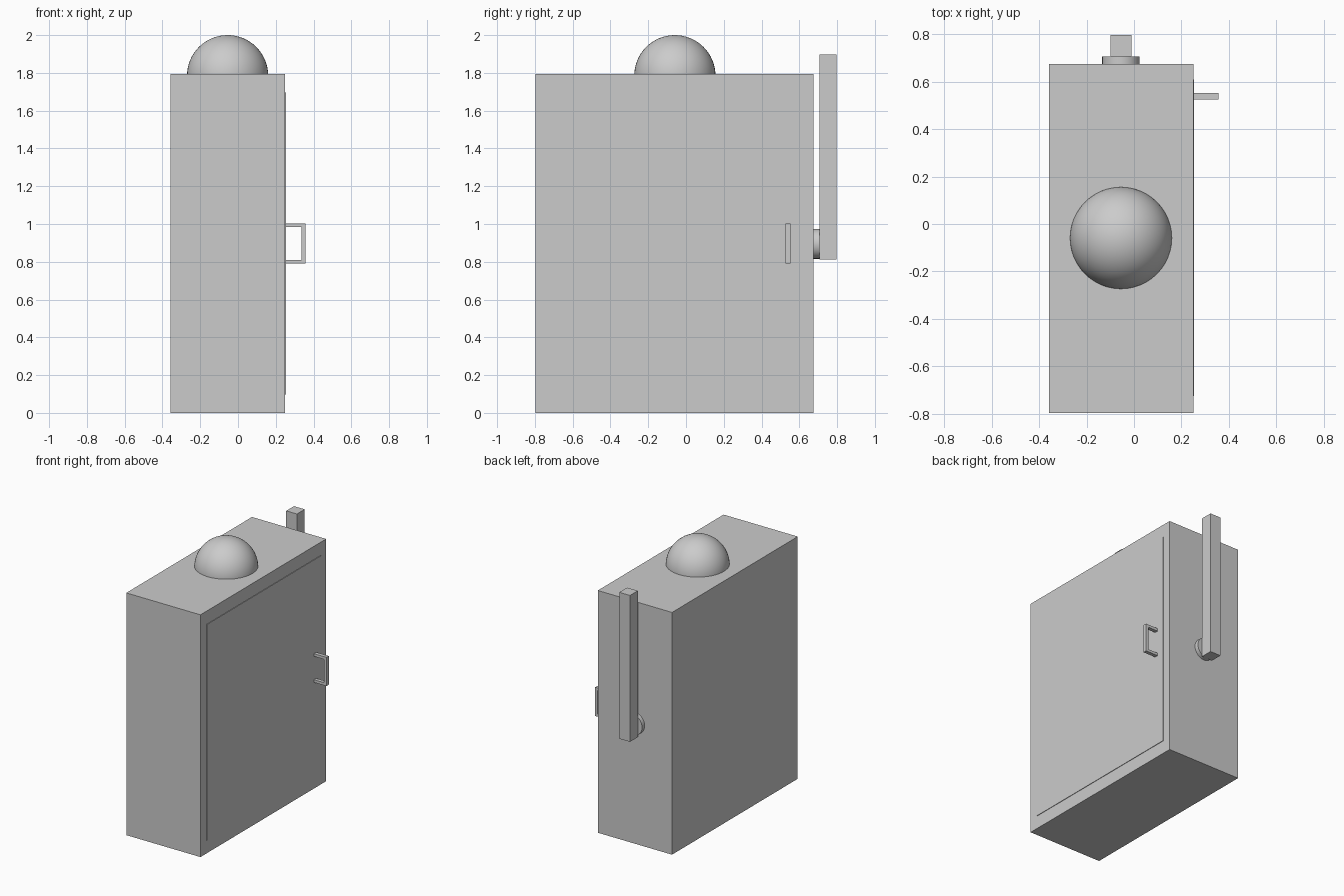
import bpy, bmesh
from mathutils import Matrix, Vector

if "Cube" in bpy.data.objects:
    bpy.data.objects.remove(bpy.data.objects["Cube"])


def finish(name, bm, smooth=False):
    bmesh.ops.recalc_face_normals(bm, faces=bm.faces)
    mesh = bpy.data.meshes.new(name)
    bm.to_mesh(mesh)
    bm.free()
    obj = bpy.data.objects.new(name, mesh)
    bpy.context.collection.objects.link(obj)
    if smooth:
        bpy.ops.object.select_all(action='DESELECT')
        obj.select_set(True)
        bpy.context.view_layer.objects.active = obj
        bpy.ops.object.shade_smooth_by_angle(angle=0.6)
    return obj


def box(name, lo, hi):
    lo, hi = Vector(lo), Vector(hi)
    bm = bmesh.new()
    bmesh.ops.create_cube(bm, size=1, matrix=Matrix.Translation((lo + hi) / 2)
                          @ Matrix.Diagonal((*(hi - lo), 1)))
    return finish(name, bm)


AXIS_X = -0.055          # shared centre line of dome and lever
TOP = 1.795

# Cabinet and slightly raised door panel
box("cabinet_body", (-0.358, -0.797, 0), (0.25, 0.675, TOP))
box("door_panel", (0.25, -0.726, 0.097), (0.254, 0.609, 1.697))

# Door handle: C-shaped profile extruded along y
x0, x1, z0, z1, t = 0.254, 0.357, 0.79, 1.003, 0.02
profile = [(x0, z0), (x1, z0), (x1, z1), (x0, z1),
           (x0, z1 - t), (x1 - t, z1 - t), (x1 - t, z0 + t), (x0, z0 + t)]
bm = bmesh.new()
face = bm.faces.new([bm.verts.new((x, 0.526, z)) for x, z in profile])
ext = bmesh.ops.extrude_face_region(bm, geom=[face], use_keep_orig=True)
verts = [v for v in ext["geom"] if isinstance(v, bmesh.types.BMVert)]
bmesh.ops.translate(bm, verts=verts, vec=(0, 0.027, 0))
finish("door_handle", bm)

# Warning light dome: sphere cut at the cabinet top
bm = bmesh.new()
bmesh.ops.create_uvsphere(bm, u_segments=48, v_segments=32, radius=0.215,
                          matrix=Matrix.Translation((AXIS_X, -0.059, 1.785)))
cut = bmesh.ops.bisect_plane(bm, geom=bm.verts[:] + bm.edges[:] + bm.faces[:],
                             plane_co=(0, 0, TOP), plane_no=(0, 0, -1), clear_outer=True)
bmesh.ops.holes_fill(bm, edges=[e for e in bm.edges if e.is_boundary])
finish("light_dome", bm, smooth=True)

# Lever pivot disc and lever bar on the back
bm = bmesh.new()
bmesh.ops.create_cone(bm, cap_ends=True, segments=32, radius1=0.079, radius2=0.079, depth=0.031,
                      matrix=Matrix.Translation((AXIS_X, 0.6905, 0.895))
                      @ Matrix.Rotation(1.5707963, 4, 'X'))
finish("lever_pivot", bm, smooth=True)
box("lever_bar", (AXIS_X - 0.044, 0.706, 0.813), (AXIS_X + 0.044, 0.797, 1.898))
